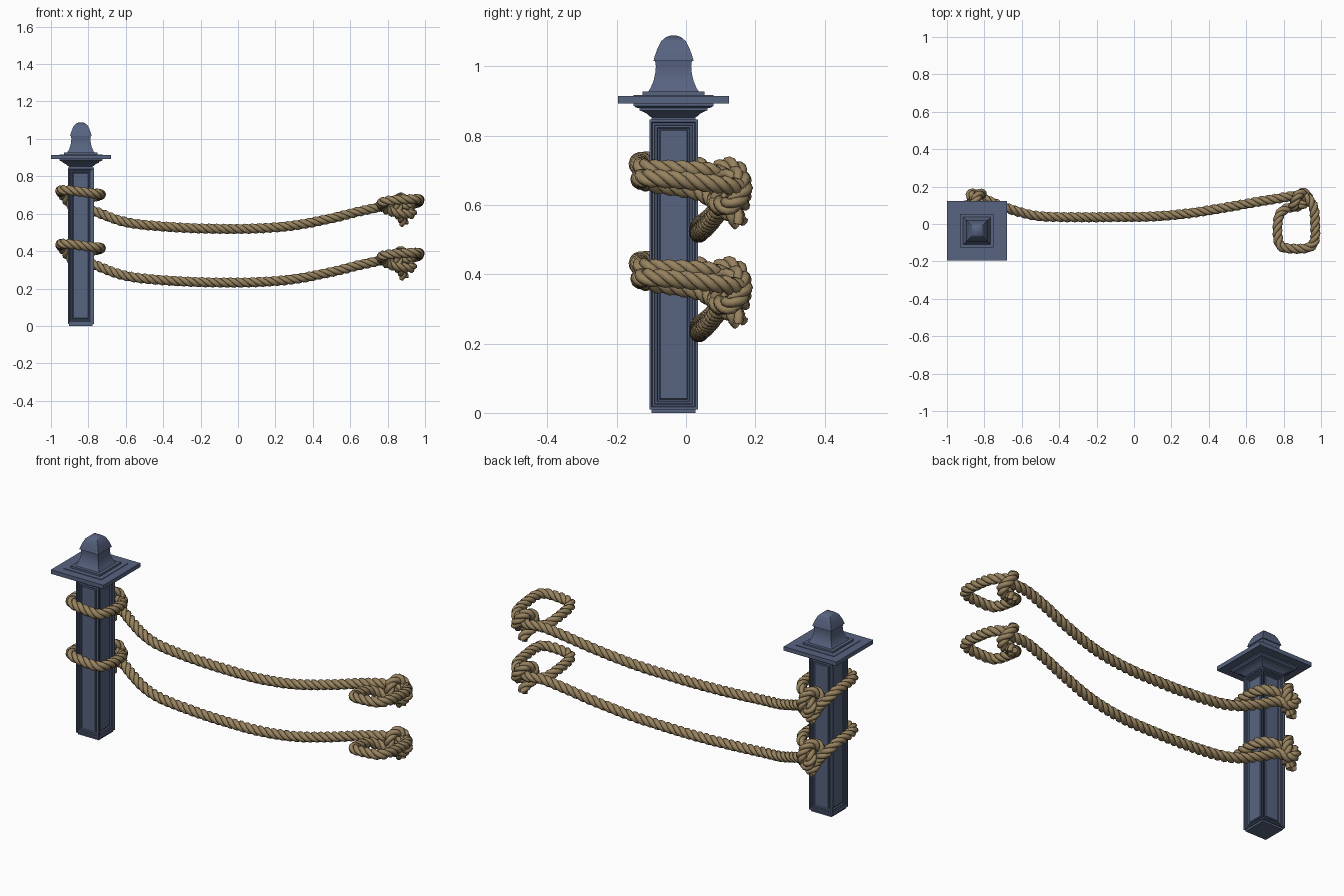
import bpy, bmesh, math
from mathutils import Vector

if "Cube" in bpy.data.objects:
    bpy.data.objects.remove(bpy.data.objects["Cube"])

CX, CY = -0.84, -0.036          # post axis


def material(name, rgb):
    m = bpy.data.materials.new(name)
    m.diffuse_color = (*rgb, 1)
    m.use_nodes = True
    m.node_tree.nodes["Principled BSDF"].inputs["Base Color"].default_value = m.diffuse_color
    return m


PAINT = material("blue_paint", (0.095, 0.125, 0.215))
HEMP = material("hemp", (0.31, 0.225, 0.115))


def add_object(name, bm, mat, angle):
    bmesh.ops.recalc_face_normals(bm, faces=bm.faces[:])
    me = bpy.data.meshes.new(name)
    bm.to_mesh(me)
    bm.free()
    me.materials.append(mat)
    ob = bpy.data.objects.new(name, me)
    bpy.context.collection.objects.link(ob)
    bpy.ops.object.select_all(action='DESELECT')
    ob.select_set(True)
    bpy.context.view_layer.objects.active = ob
    bpy.ops.object.shade_smooth_by_angle(angle=math.radians(angle))
    return ob


def square_loft(profile):
    """Stack of squares given as (half width, z), capped at both ends."""
    bm = bmesh.new()
    rings = [[bm.verts.new((CX + sx * h, CY + sy * h, z))
              for sx, sy in ((-1, -1), (1, -1), (1, 1), (-1, 1))] for h, z in profile]
    for a, b in zip(rings, rings[1:]):
        for i in range(4):
            j = (i + 1) % 4
            bm.faces.new((a[i], a[j], b[j], b[i]))
    bm.faces.new(rings[0][::-1])
    bm.faces.new(rings[-1])
    return bm


# Post shaft with stepped, recessed panels on all four sides
bm = square_loft([(0.063, 0), (0.063, 0.01), (0.07, 0.01), (0.07, 0.846), (0.063, 0.846), (0.063, 0.856)])
bmesh.ops.recalc_face_normals(bm, faces=bm.faces[:])
panels = [f for f in bm.faces if f.calc_area() > 0.05]
for thick, depth in ((0.010, 0), (0.003, -0.006), (0.008, 0), (0.003, -0.005),
                     (0.007, 0), (0.004, -0.006), (0.006, 0), (0.004, 0.005)):
    bmesh.ops.inset_individual(bm, faces=panels, thickness=thick, depth=depth)
add_object("post_shaft", bm, PAINT, 20)

# Moulding under the cap, cap plate and finial
add_object("cap_moulding", square_loft([
    (0.062, 0.852), (0.07, 0.856), (0.078, 0.864), (0.09, 0.870), (0.098, 0.873),
    (0.098, 0.879), (0.108, 0.881), (0.115, 0.886), (0.115, 0.893)]), PAINT, 20)
add_object("cap_plate", square_loft([(0.16, 0.892), (0.16, 0.914)]), PAINT, 20)
add_object("finial", square_loft([
    (0.115, 0.912), (0.115, 0.917), (0.09, 0.917), (0.09, 0.927), (0.073, 0.927), (0.066, 0.938),
    (0.058, 0.957), (0.053, 0.978), (0.051, 1.0), (0.053, 1.015), (0.058, 1.015), (0.054, 1.03),
    (0.046, 1.052), (0.036, 1.072), (0.022, 1.084), (0.008, 1.089)]), PAINT, 30)

# Rope centre line: post knot and ring, sagging span, free loop and knot
POST_TIE = [(-.855, .15, .56), (-.87, .12, .60), (-.885, .085, .66), (-.86, .105, .71),
            (-.835, .15, .70), (-.815, .162, .64), (-.85, .115, .61), (-.905, .095, .66),
            (-.943, .04, .71), (-.945, -.09, .725), (-.9, -.133, .725), (-.79, -.133, .71),
            (-.742, -.1, .705), (-.737, .03, .70), (-.77, .09, .69), (-.83, .115, .675),
            (-.872, .155, .65), (-.845, .16, .605), (-.79, .13, .62)]
SPAN = [(-.72, .1, .595), (-.62, .066, .56), (-.5, .041, .54), (-.3, .036, .525),
        (-.1, .037, .519), (.1, .04, .521), (.3, .058, .537), (.5, .09, .575),
        (.65, .117, .612), (.78, .138, .638)]
LOOP_TIE = [(.86, .15, .635), (.92, .145, .65), (.96, .09, .66), (.968, 0, .67), (.965, -.09, .677),
            (.925, -.128, .677), (.81, -.128, .67), (.772, -.09, .66), (.772, .03, .64),
            (.81, .08, .615), (.88, .095, .6), (.93, .13, .6), (.91, .165, .64),
            (.875, .15, .685), (.855, .10, .665), (.86, .10, .60), (.88, .14, .57), (.885, .155, .545)]


def smooth_path(points, step):
    """Catmull-Rom curve resampled at an even spacing."""
    p = [Vector(q) for q in points]
    p = [2 * p[0] - p[1]] + p + [2 * p[-1] - p[-2]]
    dense = []
    for a, b, c, d in zip(p, p[1:], p[2:], p[3:]):
        for k in range(24):
            t = k / 24
            dense.append(0.5 * (2 * b + (c - a) * t + (2 * a - 5 * b + 4 * c - d) * t * t
                                + (3 * b - a - 3 * c + d) * t ** 3))
    dense.append(p[-2])
    out, travelled = [dense[0]], 0.0
    for a, b in zip(dense, dense[1:]):
        seg = (b - a).length
        while seg > 0 and travelled + seg >= step * len(out):
            out.append(a.lerp(b, (step * len(out) - travelled) / seg))
        travelled += seg
    return out


def rope(name, dz, step=0.009, pitch=0.115, offset=0.0138, radius=0.0142, sides=8):
    """Three strands twisted around the centre line."""
    path = smooth_path(POST_TIE + SPAN + LOOP_TIE, step)
    n = len(path)
    tangents = [(path[min(i + 1, n - 1)] - path[max(i - 1, 0)]).normalized() for i in range(n)]
    u = tangents[0].orthogonal().normalized()
    frames = []
    for t in tangents:                       # twist-free frame along the path
        u = (u - t * u.dot(t)).normalized()
        frames.append((u.copy(), t.cross(u)))
    bm = bmesh.new()
    for s in range(3):
        centre = []
        for i, (u, v) in enumerate(frames):
            a = 2 * math.pi * (s / 3 + i * step / pitch)
            centre.append((path[i] + offset * (u * math.cos(a) + v * math.sin(a)), a))
        rings = []
        for i, (c, a) in enumerate(centre):
            u, v = frames[i]
            d = (centre[min(i + 1, n - 1)][0] - centre[max(i - 1, 0)][0]).normalized()
            x = u * math.cos(a) + v * math.sin(a)
            x = (x - d * x.dot(d)).normalized()
            y = d.cross(x)
            rings.append([bm.verts.new(c + Vector((0, 0, dz)) + radius * (
                x * math.cos(2 * math.pi * k / sides) + y * math.sin(2 * math.pi * k / sides)))
                for k in range(sides)])
        for a, b in zip(rings, rings[1:]):
            for k in range(sides):
                j = (k + 1) % sides
                bm.faces.new((a[k], a[j], b[j], b[k]))
        bm.faces.new(rings[0][::-1])
        bm.faces.new(rings[-1])
    add_object(name, bm, HEMP, 60)


rope("upper_rope", 0)
rope("lower_rope", -0.287)
